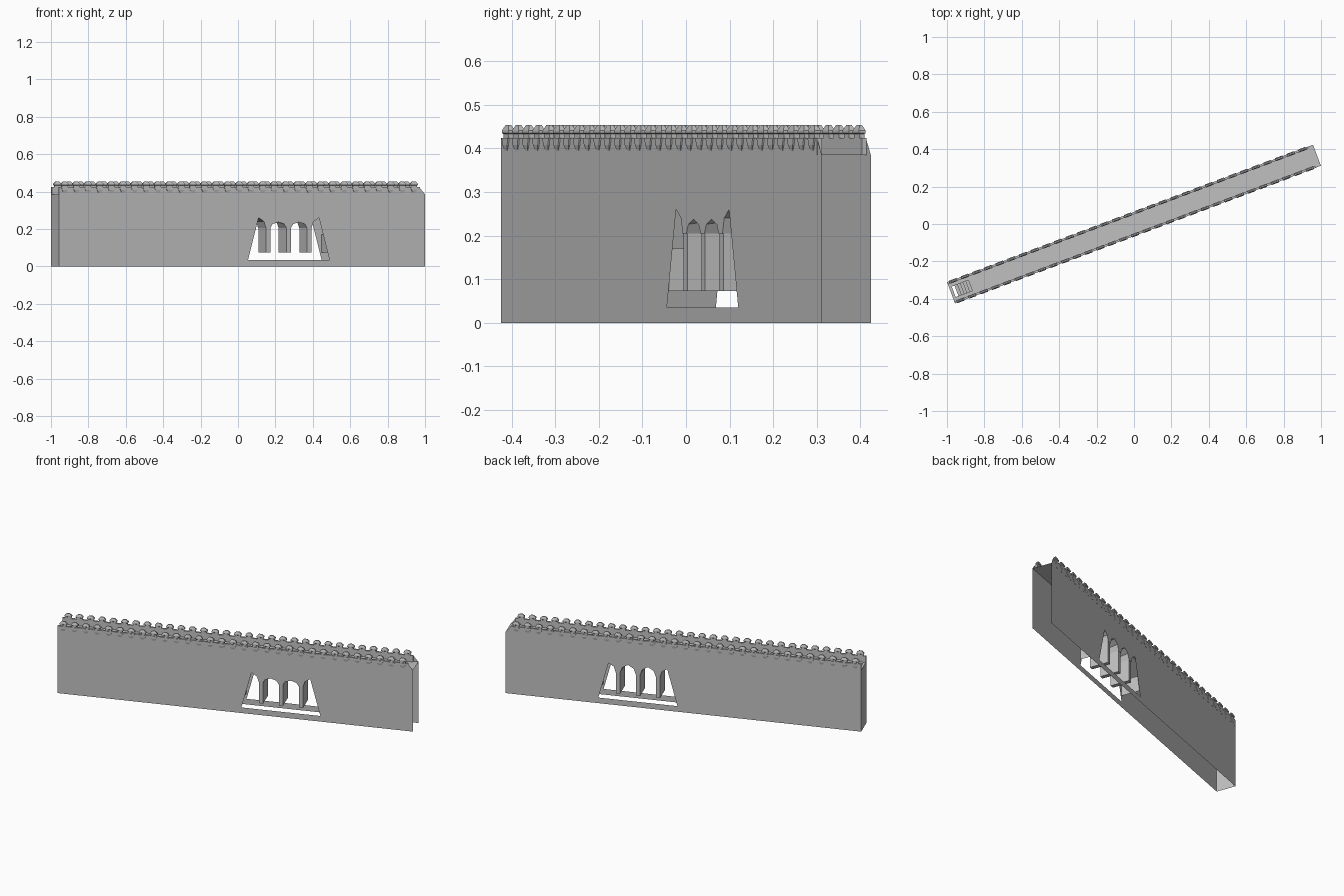
import bpy, bmesh, math

if "Cube" in bpy.data.objects:
    bpy.data.objects.remove(bpy.data.objects["Cube"])

ANGLE = math.radians(20.6)     # the wall runs diagonally across the plan
L, D = 1.045, 0.06             # half length, half depth
PAR_END = 1.016                # where the parapet stops at the open end
DECK = 0.385
COLS = (0.15, 0.267, 0.385)    # column centres in the arcade
COL_W = 0.0125                 # half thickness of a column

stone = bpy.data.materials.new("grey stone")
stone.diffuse_color = (0.53, 0.53, 0.53, 1)
stone.use_nodes = True
stone.node_tree.nodes["Principled BSDF"].inputs["Base Color"].default_value = stone.diffuse_color


def finish(bm, name):
    me = bpy.data.meshes.new(name)
    bm.to_mesh(me)
    bm.free()
    me.materials.append(stone)
    ob = bpy.data.objects.new(name, me)
    ob.rotation_euler.z = ANGLE
    bpy.context.collection.objects.link(ob)
    return ob


def face(bm, pts):
    return bm.faces.new([bm.verts.new(p) for p in pts])


def loft(bm, s, d, rings):
    """Closed stack of rectangles: (half length, half depth, height)."""
    loops = [[bm.verts.new((s + i * a, d + j * b, z))
              for i, j in ((-1, -1), (1, -1), (1, 1), (-1, 1))] for a, b, z in rings]
    for lo, hi in zip(loops, loops[1:]):
        for k in range(4):
            bm.faces.new((lo[k], lo[(k + 1) % 4], hi[(k + 1) % 4], hi[k]))
    bm.faces.new(loops[0][::-1])
    bm.faces.new(loops[-1])


def box(bm, s0, s1, d0, d1, z0, z1):
    a, b = (s1 - s0) / 2, (d1 - d0) / 2
    loft(bm, (s0 + s1) / 2, (d0 + d1) / 2, [(a, b, z0), (a, b, z1)])


def arches(mid_tip):
    """Pointed arcade edge from the first tip to the last."""
    tips = [(0.095, 0.26), (0.208, mid_tip), (0.326, mid_tip), (0.44, 0.26)]
    pts = [tips[0]]
    for k, c in enumerate(COLS):
        l, r = c - COL_W, c + COL_W
        (ts, tz), (us, uz) = tips[k], tips[k + 1]
        pts += [((ts + l) / 2 + 0.01, tz * 0.6 + 0.21 * 0.4), (l, 0.205), (r, 0.205),
                ((us + r) / 2 - 0.01, uz * 0.6 + 0.21 * 0.4), (us, uz)]
    return pts


front_edge, back_edge = arches(0.237), arches(0.26)

# Thin side walls with the large arcade opening
for name, d, edge in (("front_wall", -D, front_edge), ("back_wall", D, back_edge)):
    bm = bmesh.new()
    z = 0.035
    low = [(-L, 0), (L, 0), (L, z), (0.5, z), (0.035, z), (-L, z)]
    high = ([(-L, z), (0.035, z)] + edge +
            [(0.5, z), (L, z), (L, DECK), (PAR_END, 0.42), (-L, 0.42)])
    for poly in (low, high):
        pts = [(s, d, h) for s, h in poly]
        face(bm, pts if d < 0 else pts[::-1])
    finish(bm, name)

# Vaulted underside linking the two arcades
bm = bmesh.new()
for k in range(len(front_edge) - 1):
    (a, az), (b, bz) = front_edge[k:k + 2]
    (c, cz), (e, ez) = back_edge[k:k + 2]
    face(bm, [(a, -D, az), (b, -D, bz), (e, D, ez), (c, D, cz)])
finish(bm, "arcade_vault")

# Columns, plus thin end piers
bm = bmesh.new()
for c in COLS:
    box(bm, c - COL_W, c + COL_W, -D + 0.002, D - 0.002, 0.073, 0.21)
for s in (0.035, 0.5):
    face(bm, [(s, -D, 0.073), (s, D, 0.073), (s, D, 0.17), (s, -D, 0.17)])
finish(bm, "arcade_columns")

# Closed end
bm = bmesh.new()
face(bm, [(-L, D, 0), (-L, -D, 0), (-L, -D, DECK), (-L, D, DECK)])
finish(bm, "end_wall")

# Walkway with a stair hatch
H0, H1, HW = -1.03, -0.935, 0.03
bm = bmesh.new()
for s0, s1, d0, d1 in ((-L, H0, -D, D), (H1, L, -D, D), (H0, H1, -D, -HW), (H0, H1, HW, D)):
    face(bm, [(s0, d0, DECK), (s1, d0, DECK), (s1, d1, DECK), (s0, d1, DECK)])
finish(bm, "walkway")

# Steps going down through the hatch
bm = bmesh.new()
step = (H1 - H0) / 6
for k in range(5):
    top = DECK - 0.015 * (k + 1)
    box(bm, H1 - step * (k + 1), H1 - step * k, -HW, HW, top - 0.015, top)
finish(bm, "hatch_steps")

# Parapets, corbels and capped merlons on both sides
N = 31
pitch = (PAR_END + L) / N
for side, d in (("front", -1), ("back", 1)):
    bm = bmesh.new()
    d0, d1 = sorted((d * 0.049, d * (D + 0.0005)))
    box(bm, -L, PAR_END, d0, d1, DECK, 0.424)
    finish(bm, side + "_parapet")

    bm = bmesh.new()
    for k in range(N):
        s = -L + pitch * (k + 0.5)
        loft(bm, s, d * 0.055, [(0.017, 0.006, 0.42), (0.017, 0.006, 0.433),
                                (0.021, 0.008, 0.435), (0.021, 0.008, 0.441),
                                (0.009, 0.003, 0.454)])
    finish(bm, side + "_merlons")

    bm = bmesh.new()
    for k in range(N):
        s = -L + pitch * (k + 0.5)
        loft(bm, s, d * 0.06, [(0.008, 0.001, 0.395), (0.016, 0.004, 0.408),
                               (0.02, 0.004, 0.424)])
    finish(bm, side + "_corbels")
